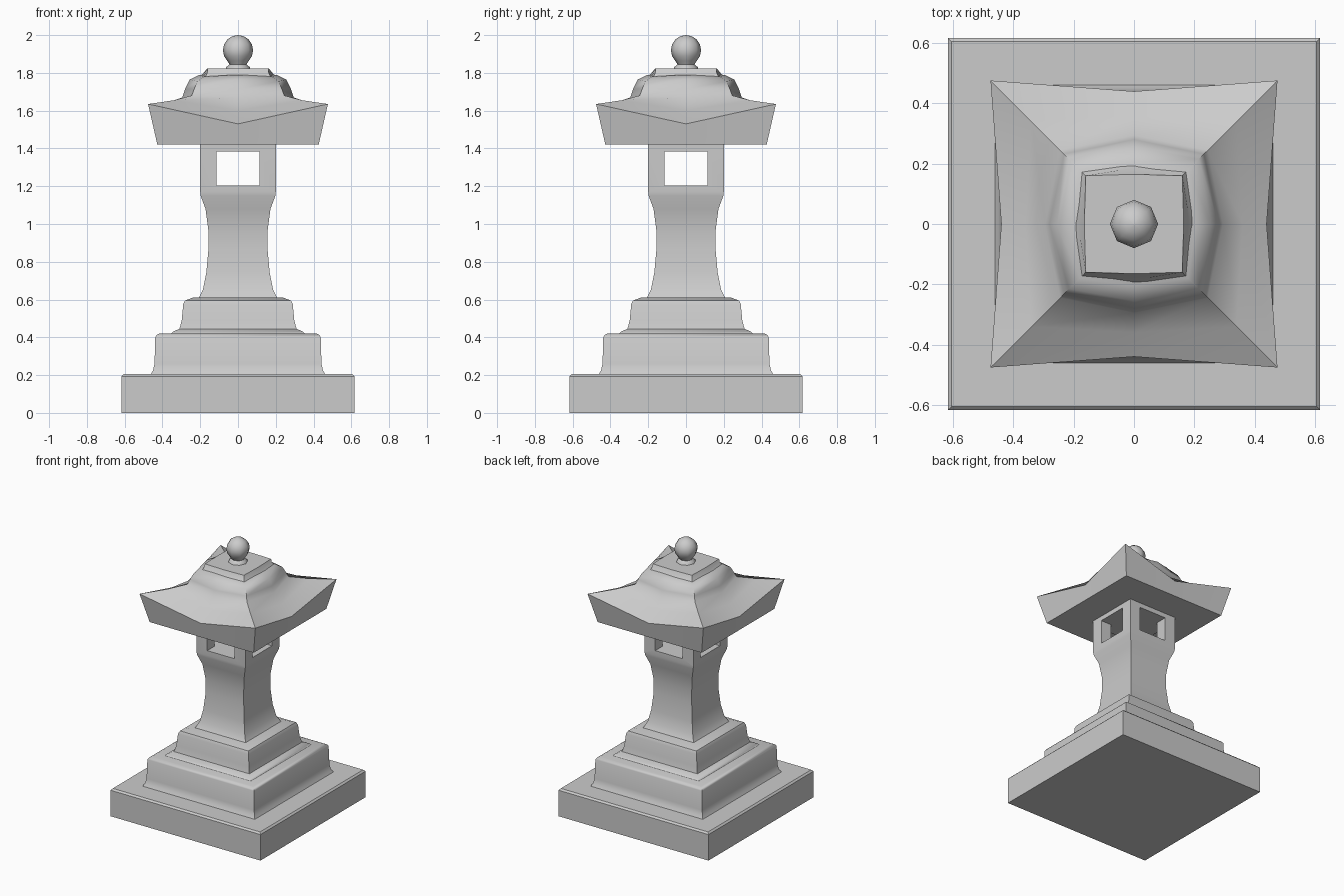
import bpy, bmesh
from math import cos, sin, pi

if "Cube" in bpy.data.objects:
    bpy.data.objects.remove(bpy.data.objects["Cube"])


def loft(name, rings, angle=35):
    """Skin a stack of point rings, capped at both ends."""
    bm = bmesh.new()
    loops = [[bm.verts.new(p) for p in r] for r in rings]
    n = len(loops[0])
    for a, b in zip(loops, loops[1:]):
        for i in range(n):
            j = (i + 1) % n
            bm.faces.new((a[i], a[j], b[j], b[i]))
    bm.faces.new(loops[0][::-1])
    bm.faces.new(loops[-1])
    bmesh.ops.recalc_face_normals(bm, faces=bm.faces)
    mesh = bpy.data.meshes.new(name)
    bm.to_mesh(mesh)
    bm.free()
    obj = bpy.data.objects.new(name, mesh)
    bpy.context.collection.objects.link(obj)
    smooth(obj, angle)
    return obj


def smooth(obj, angle):
    bpy.ops.object.select_all(action='DESELECT')
    obj.select_set(True)
    bpy.context.view_layer.objects.active = obj
    bpy.ops.object.shade_smooth_by_angle(angle=angle * pi / 180)


def square(h, z):
    return [(-h, -h, z), (h, -h, z), (h, h, z), (-h, h, z)]


def ring8(c, zc, m, zm):
    """Square ring with separate corner and mid-side offsets."""
    return [(-c, -c, zc), (0, -m, zm), (c, -c, zc), (m, 0, zm),
            (c, c, zc), (0, m, zm), (-c, c, zc), (-m, 0, zm)]


def circle(r, z, n=8):
    return [(r * cos(2 * pi * i / n), r * sin(2 * pi * i / n), z) for i in range(n)]


def squares(name, profile):
    return loft(name, [square(h, z) for h, z in profile])


def box(name, x, y, z0, z1):
    return loft(name, [[(-x, -y, z), (x, -y, z), (x, y, z), (-x, y, z)] for z in (z0, z1)])


# Stepped base
squares("plinth", [(0.617, 0), (0.617, 0.193), (0.605, 0.205)])
squares("lower_step", [(0.462, 0.204), (0.45, 0.225), (0.442, 0.26), (0.438, 0.40),
                       (0.43, 0.413), (0.415, 0.42)])
squares("upper_step", [(0.355, 0.419), (0.345, 0.43), (0.31, 0.445), (0.298, 0.49),
                       (0.29, 0.575), (0.28, 0.595), (0.24, 0.61)])

# Column with lantern chamber
column = squares("column", [(0.215, 0.60), (0.205, 0.615), (0.185, 0.655), (0.168, 0.74),
                            (0.156, 0.87), (0.156, 0.96), (0.172, 1.08), (0.198, 1.15),
                            (0.2, 1.17), (0.2, 1.425)])

# Window openings through both axes
for x, y in ((0.113, 0.4), (0.4, 0.113)):
    cutter = box("window_cutter", x, y, 1.205, 1.385)
    cutter.hide_render = True
    bpy.context.view_layer.objects.active = column
    mod = column.modifiers.new("window", 'BOOLEAN')
    mod.operation = 'DIFFERENCE'
    mod.solver = 'EXACT'
    mod.object = cutter
    bpy.ops.object.modifier_apply(modifier=mod.name)
    bpy.data.objects.remove(cutter)
smooth(column, 35)

# Roof with upturned corners and domed crown
loft("roof", [ring8(*r) for r in (
    (0.427, 1.42, 0.427, 1.42),
    (0.476, 1.635, 0.44, 1.53),
    (0.34, 1.655, 0.36, 1.60),
    (0.245, 1.68, 0.295, 1.67),
    (0.232, 1.715, 0.28, 1.715),
    (0.215, 1.755, 0.255, 1.765),
    (0.18, 1.78, 0.205, 1.79))], 40)

# Crown cap
loft("roof_cap", [ring8(*r) for r in (
    (0.175, 1.775, 0.20, 1.785),
    (0.163, 1.80, 0.186, 1.795),
    (0.16, 1.822, 0.165, 1.822))], 30)

# Ball finial
ball = [(0.08 * sin(t * pi / 8), 1.92 - 0.08 * cos(t * pi / 8)) for t in range(2, 8)]
profile = [(0.068, 1.815), (0.063, 1.83), (0.045, 1.845)] + ball + [(0.003, 2.0)]
loft("finial", [circle(r, z) for r, z in profile], 60)
